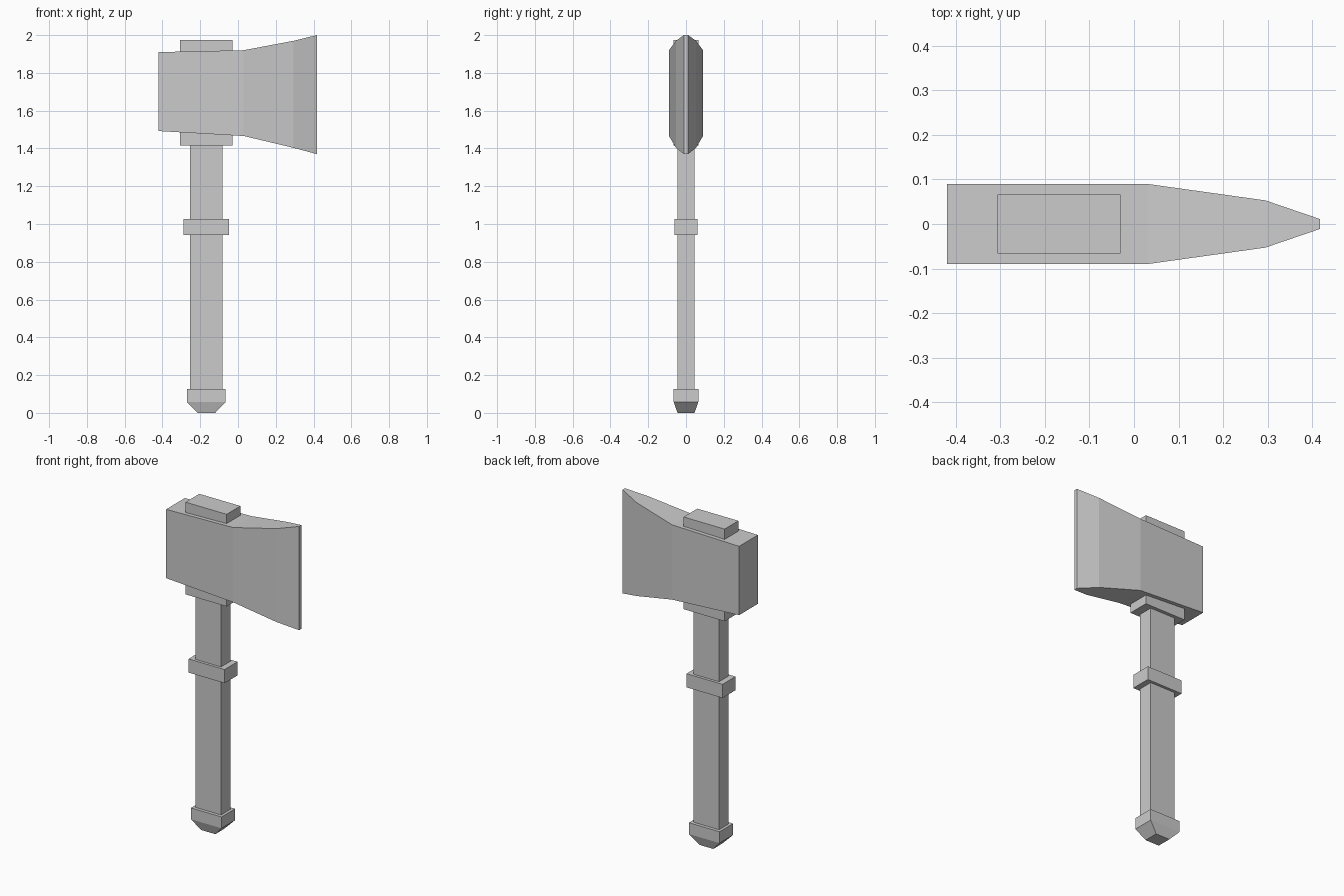
import bpy, bmesh

if "Cube" in bpy.data.objects:
    bpy.data.objects.remove(bpy.data.objects["Cube"])


def loft(name, rings):
    """Skin a chain of four-cornered rings and cap both ends."""
    bm = bmesh.new()
    loops = [[bm.verts.new(p) for p in ring] for ring in rings]
    for a, b in zip(loops, loops[1:]):
        for i in range(4):
            j = (i + 1) % 4
            bm.faces.new((a[i], a[j], b[j], b[i]))
    bm.faces.new(loops[0][::-1])
    bm.faces.new(loops[-1])
    bmesh.ops.recalc_face_normals(bm, faces=bm.faces)
    mesh = bpy.data.meshes.new(name)
    bm.to_mesh(mesh)
    bm.free()
    obj = bpy.data.objects.new(name, mesh)
    bpy.context.collection.objects.link(obj)
    return obj


def z_ring(z, hx, hy, cx=-0.168):
    return [(cx - hx, -hy, z), (cx + hx, -hy, z), (cx + hx, hy, z), (cx - hx, hy, z)]


def x_ring(x, hy, z0, z1):
    return [(x, -hy, z0), (x, hy, z0), (x, hy, z1), (x, -hy, z1)]


# Handle with its fittings, each a stack of (z, half width, half depth)
parts = {
    "handle": [(0.06, 0.086, 0.045), (1.45, 0.086, 0.045)],
    "pommel": [(0.0, 0.047, 0.045), (0.058, 0.103, 0.065), (0.127, 0.103, 0.065)],
    "grip_collar": [(0.943, 0.121, 0.062), (1.026, 0.121, 0.062)],
    "head_socket": [(1.415, 0.138, 0.066), (1.975, 0.138, 0.066)],
}
for name, stack in parts.items():
    loft(name, [z_ring(*s) for s in stack])

# Axe head from the back to the cutting edge: (x, half thickness, bottom, top)
head = [(-0.42, 0.09, 1.492, 1.91), (0.03, 0.09, 1.466, 1.92),
        (0.295, 0.053, 1.403, 1.97), (0.418, 0.011, 1.37, 2.0)]
loft("axe_head", [x_ring(*s) for s in head])
